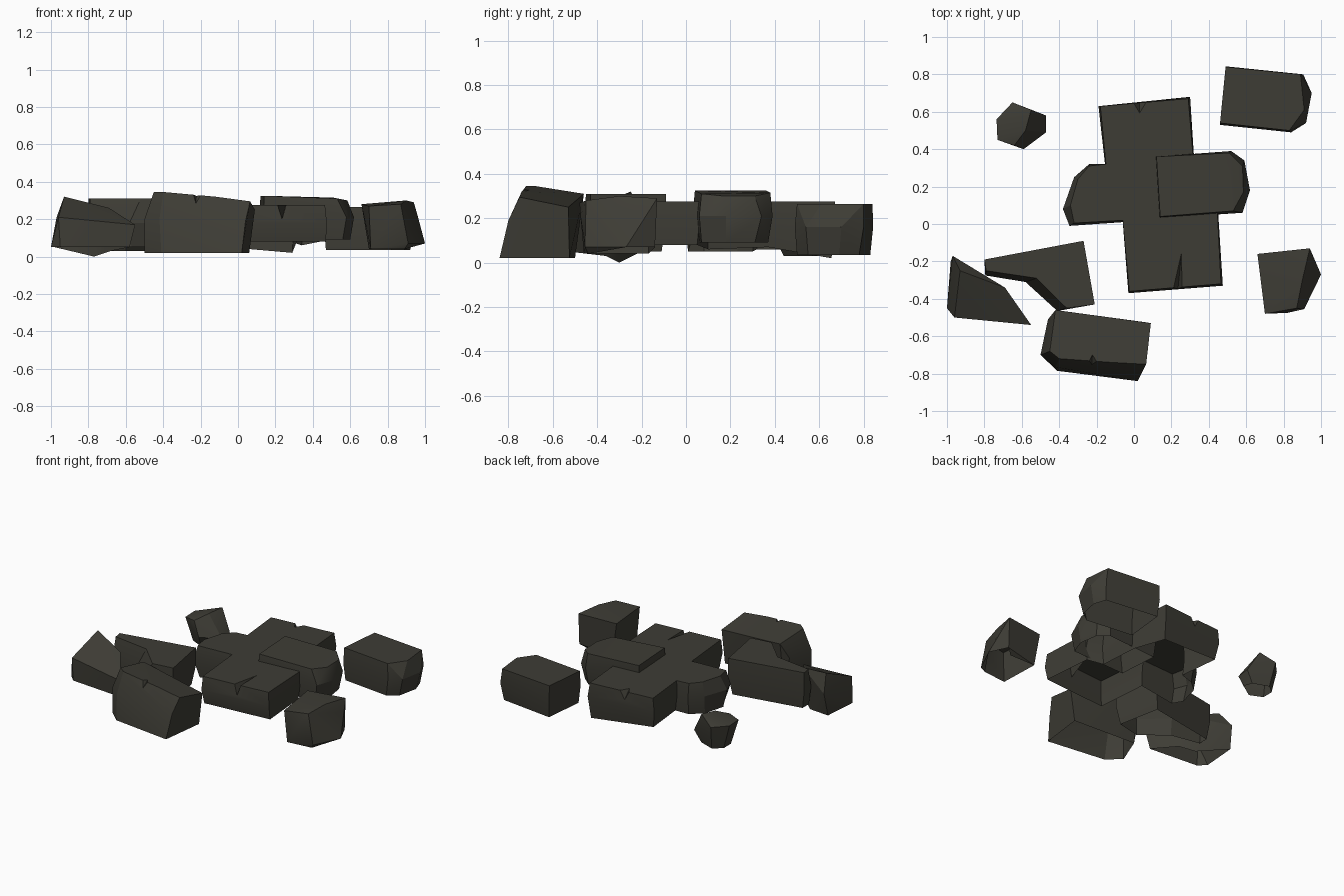
import bpy, bmesh

stone_mat = bpy.data.materials.new("dark stone")
stone_mat.diffuse_color = (0.048, 0.046, 0.036, 1)


def select(ob):
    bpy.ops.object.select_all(action='DESELECT')
    ob.select_set(True)
    bpy.context.view_layer.objects.active = ob


def finish(name, bm):
    bmesh.ops.recalc_face_normals(bm, faces=bm.faces)
    me = bpy.data.meshes.new(name)
    bm.to_mesh(me)
    bm.free()
    ob = bpy.data.objects.new(name, me)
    bpy.context.collection.objects.link(ob)
    me.materials.append(stone_mat)
    return ob


def hull(name, pts):
    """Rough hewn stone: convex hull of its corner points."""
    bm = bmesh.new()
    for p in pts:
        bm.verts.new(p)
    bmesh.ops.convex_hull(bm, input=bm.verts)
    loose = [v for v in bm.verts if not v.link_faces]
    bmesh.ops.delete(bm, geom=loose, context='VERTS')
    bmesh.ops.dissolve_limit(bm, angle_limit=0.05, verts=bm.verts, edges=bm.edges)
    return finish(name, bm)


def loft(name, rings):
    """Stone from stacked rings of equal length."""
    bm = bmesh.new()
    vs = [[bm.verts.new(p) for p in r] for r in rings]
    n = len(vs[0])
    for a, b in zip(vs, vs[1:]):
        for i in range(n):
            bm.faces.new((a[i], a[(i + 1) % n], b[(i + 1) % n], b[i]))
    bm.faces.new(vs[0])
    bm.faces.new(vs[-1])
    return finish(name, bm)


def at(z, *xy):
    return [(x, y, z) for x, y in xy]


def chip(ob, pts):
    """Cut a chipped notch out of a stone."""
    c = hull(ob.name + "_chip_cutter", pts)
    m = ob.modifiers.new("chip", 'BOOLEAN')
    m.operation = 'DIFFERENCE'
    m.solver = 'EXACT'
    m.object = c
    select(ob)
    bpy.ops.object.modifier_apply(modifier="chip")
    bpy.data.objects.remove(c)


# central cross of paving stones: one hollow shell with a flat top
# columns: top x, y, belly x, y, bottom x, y, z
corners = [
    (-.18, .63, -.19, .63, -.17, .61, .06), (.29, .67, .30, .68, .29, .655, .02),
    (.315, .37, .32, .37, .31, .37, .07), (.34, .10, .35, .10, .34, .10, .06),
    (.445, .08, .45, .06, .44, .05, .08), (.465, -.32, .475, -.33, .47, -.31, .08),
    (-.025, -.36, -.03, -.37, -.02, -.35, .08), (-.06, .02, -.06, .01, -.05, .02, .08),
    (-.32, .005, -.345, -.01, -.31, .01, .05), (-.34, .10, -.38, .08, -.35, .08, .05),
    (-.30, .24, -.32, .25, -.31, .23, .05), (-.24, .31, -.24, .32, -.23, .30, .05),
    (-.15, .32, -.155, .32, -.14, .32, .06)]
cross = loft("paving_cross", [[(c[4], c[5], c[6]) for c in corners],
                              [(c[2], c[3], .18) for c in corners],
                              [(c[0], c[1], .275) for c in corners]])
chip(cross, [(-.06, .72, .30), (.12, .72, .30), (.03, .57, .30), (.03, .72, .14)])
chip(cross, [(.19, -.40, .30), (.265, -.40, .30), (.26, -.09, .30), (.23, -.40, .18)])

# stone lying raised on the east arm
hull("east_raised_stone",
     [(.12, .36, .325), (.14, .04, .325), (.51, .38, .315), (.53, .07, .31), (.58, .31, .30),
      (.585, .17, .30)]
     + at(.21, (.115, .36), (.135, .03), (.52, .39), (.59, .34), (.62, .18), (.58, .06))
     + at(.09, (.12, .34), (.14, .05), (.51, .37), (.58, .31), (.60, .18), (.56, .07)))

# loose block at back right
hull("back_right_stone",
     at(.265, (.49, .84), (.89, .80), (.91, .61), (.83, .50), (.46, .54))
     + at(.16, (.49, .843), (.905, .80), (.95, .70), (.92, .54), (.84, .49), (.46, .53))
     + at(.035, (.50, .83), (.89, .78), (.92, .69), (.89, .55), (.82, .50), (.47, .54)))

# loose block at right
hull("right_stone",
     [(.66, -.16, .28), (.94, -.13, .29), (.90, -.30, .30), (.87, -.45, .28), (.70, -.48, .27),
      (.82, -.475, .21), (.96, -.20, .22)]
     + at(.07, (.94, -.14), (1, -.27), (.91, -.455))
     + at(.04, (.70, -.17), (.90, -.17), (.95, -.28), (.89, -.44), (.71, -.46)))

# large tilted block at front
front = hull("front_stone",
             [(-.45, -.68, .345), (-.42, -.46, .31), (.09, -.53, .25), (.065, -.75, .295),
              (-.40, -.72, .345), (-.12, -.74, .32), (.04, -.80, .19), (-.42, -.765, .20),
              (-.50, -.70, .20), (-.46, -.51, .20)]
             + at(.02, (-.50, -.70), (-.41, -.785), (.02, -.84), (.06, -.525), (-.42, -.50)))
chip(front, [(-.32, -.86, .40), (-.07, -.86, .40), (-.22, -.64, .37), (-.23, -.86, .20)])

# flat bent slab at left
loft("left_slab", [
    at(.05, (-.78, -.20), (-.29, -.11), (-.23, -.41), (-.40, -.45), (-.57, -.31), (-.78, -.27)),
    at(.18, (-.80, -.19), (-.27, -.09), (-.21, -.43), (-.41, -.465), (-.58, -.31), (-.795, -.275)),
    at(.31, (-.80, -.19), (-.27, -.09), (-.21, -.43), (-.36, -.45), (-.52, -.29), (-.79, -.25))])

# sharp wedge at far left
hull("left_wedge",
     [(-.93, -.25, .32), (-.97, -.17, .21), (-.69, -.34, .26), (-.55, -.54, .17),
      (-.96, -.50, .21), (-1, -.45, .05), (-.98, -.20, .05), (-.95, -.50, .05),
      (-.58, -.53, .05), (-.77, -.30, 0), (-.68, -.36, .03)])

# small chunk at back left
hull("back_left_chunk",
     [(-.65, .65, .20), (-.55, .61, .255), (-.58, .50, .245), (-.64, .42, .21), (-.73, .45, .20),
      (-.735, .56, .20), (-.47, .58, .11), (-.47, .49, .10), (-.59, .40, .11)]
     + at(.03, (-.50, .51), (-.60, .44), (-.69, .48), (-.69, .56), (-.63, .61), (-.52, .57)))

# the stones are open shells: remove undersides, then shade
for ob in list(bpy.data.objects):
    bm = bmesh.new()
    bm.from_mesh(ob.data)
    bm.normal_update()
    under = [f for f in bm.faces if f.normal.z < -0.75]
    bmesh.ops.delete(bm, geom=under, context='FACES')
    bm.to_mesh(ob.data)
    bm.free()
    select(ob)
    bpy.ops.object.shade_smooth_by_angle(angle=0.42)
